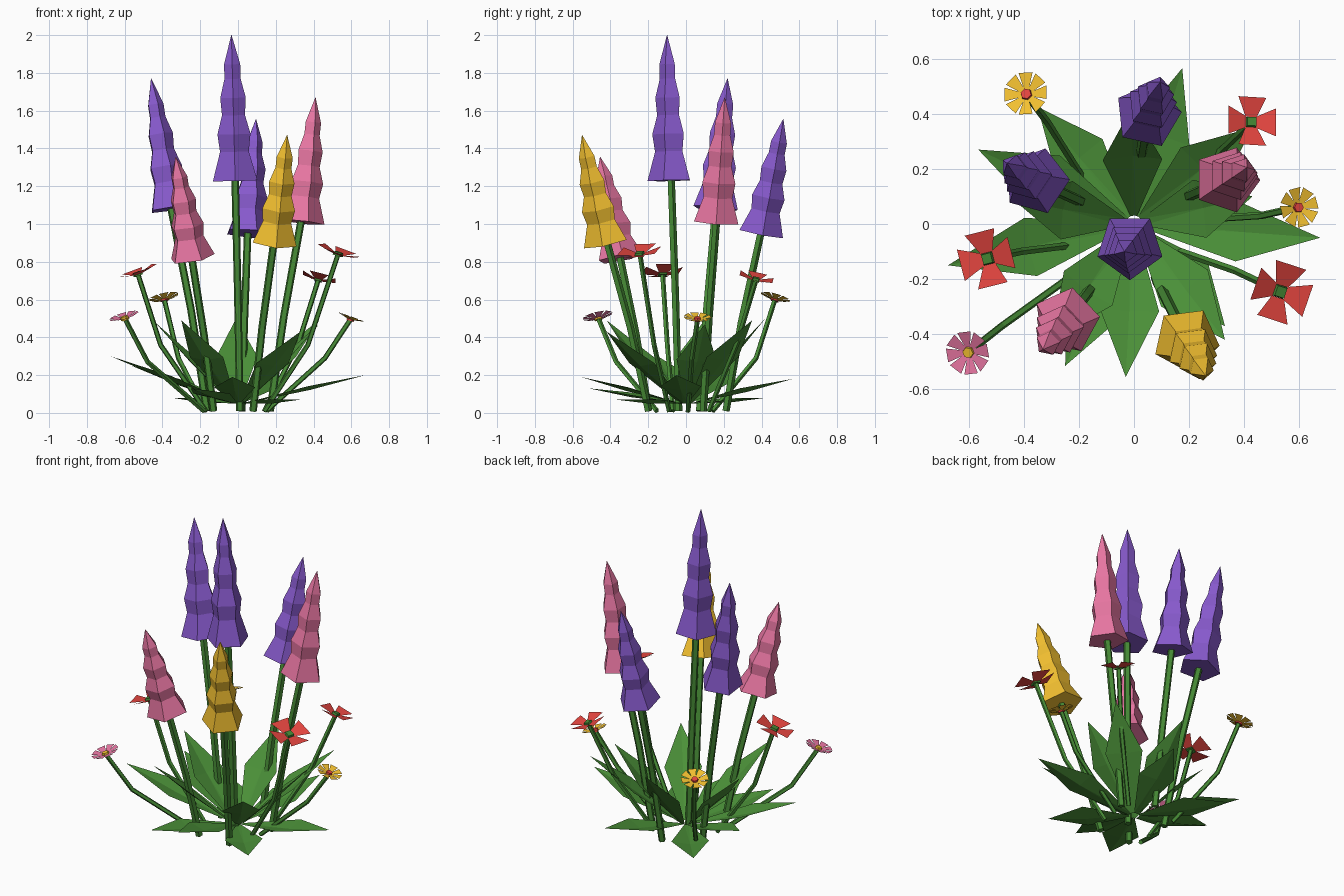
import bpy, math
from mathutils import Vector

if "Cube" in bpy.data.objects:
    bpy.data.objects.remove(bpy.data.objects["Cube"])

def mat(name, rgb):
    m = bpy.data.materials.new(name)
    m.diffuse_color = (*rgb, 1)
    m.use_nodes = True
    m.node_tree.nodes["Principled BSDF"].inputs["Base Color"].default_value = m.diffuse_color
    return m

LEAF = mat("leaf_green", (.07, .28, .04))
STEM = mat("stem_green", (.06, .25, .035))
PURPLE = mat("purple", (.24, .10, .60))
PINK = mat("pink", (.80, .18, .36))
YELLOW = mat("yellow", (.90, .53, .03))
RED = mat("red", (.78, .06, .05))

def make(name, verts, faces, material):
    me = bpy.data.meshes.new(name)
    me.from_pydata([tuple(v) for v in verts], [], faces)
    me.materials.append(material)
    ob = bpy.data.objects.new(name, me)
    bpy.context.collection.objects.link(ob)
    return ob

def frame(axis):
    # two directions square to the axis, close to world x and y
    n = axis.normalized()
    u = (Vector((1, 0, 0)) - n * n.x).normalized()
    return u, n.cross(u), n

def loft(name, centres, radii, axes, sides, turn, material):
    verts, faces = [], []
    for c, r, ax in zip(centres, radii, axes):
        u, v, _ = frame(ax)
        for i in range(sides):
            a = turn + math.tau * i / sides
            verts.append(c + u * r * math.cos(a) + v * r * math.sin(a))
    k = len(centres)
    for j in range(k - 1):
        for i in range(sides):
            n = (i + 1) % sides
            faces.append((j*sides+i, j*sides+n, (j+1)*sides+n, (j+1)*sides+i))
    faces.append(tuple(reversed(range(sides))))
    faces.append(tuple(range((k-1)*sides, k*sides)))
    return make(name, verts, faces, material)

def stem(name, pts, r):
    pts = [Vector(p) for p in pts]
    axes = [pts[min(i+1, len(pts)-1)] - pts[max(i-1, 0)] for i in range(len(pts))]
    loft(name, pts, [r] * len(pts), axes, 5, 0.3, STEM)

# tall flower spikes: stem foot, spike base, tip, turn in degrees, colour
PROFILE = [(0, .124), (.2, .08), (.32, .092), (.45, .064), (.57, .071), (.7, .045), (.8, .045), (1, .001)]
SPIKES = [
    ((.01, -.04, .01), (-.015, -.08, 1.23), (-.035, -.10, 2.0), 54, PURPLE),
    ((-.165, .07, .01), (-.355, .155, 1.08), (-.46, .22, 1.77), 74, PURPLE),
    ((.02, .21, .01), (.05, .395, .95), (.095, .515, 1.555), 78, PURPLE),
    ((.17, .09, .01), (.335, .16, 1.01), (.41, .205, 1.67), 72, PINK),
    ((.08, -.20, .01), (.19, -.42, .90), (.26, -.55, 1.47), 60, YELLOW),
    ((-.13, -.20, .01), (-.245, -.35, .82), (-.33, -.455, 1.355), 80, PINK),
]
for k, (foot, base, tip, turn, col) in enumerate(SPIKES):
    f, b, t = Vector(foot), Vector(base), Vector(tip)
    ax = t - b
    loft(f"flower_spike_{k}", [b + ax * h for h, _ in PROFILE], [r for _, r in PROFILE],
         [ax] * len(PROFILE), 5, math.radians(turn), col)
    mid = f.lerp(b, .5) - Vector((b.x - f.x, b.y - f.y, 0)) * .06
    stem(f"spike_stem_{k}", [f, mid, b + ax * .05], .021)

# small open flowers: stem foot, bend, head, radius, petals, turn, colours
BLOOMS = [
    ((.14, -.09, .01), (.37, -.17, .36), (.53, -.245, .84), .112, 4, -20, RED, STEM),
    ((.14, .12, .01), (.32, .27, .37), (.425, .37, .705), .095, 4, 0, RED, STEM),
    ((-.17, -.07, .01), (-.41, -.10, .36), (-.53, -.125, .735), .107, 4, 15, RED, STEM),
    ((-.17, .14, .01), (-.315, .37, .29), (-.39, .47, .60), .083, 8, 0, YELLOW, RED),
    ((.15, .01, .01), (.46, .03, .29), (.595, .06, .495), .075, 8, 15, YELLOW, RED),
    ((-.18, -.155, .01), (-.48, -.37, .27), (-.60, -.465, .50), .083, 8, 10, PINK, YELLOW),
]
for k, (foot, bend, head, r, n, turn, col, core) in enumerate(BLOOMS):
    h = Vector(head)
    stem(f"bloom_stem_{k}", [foot, bend, head], .014)
    out = Vector((h.x, h.y, 0)).normalized()
    u, v, w = frame(out * .36 + Vector((0, 0, 1)))
    verts, faces = [], []
    inner, half = (.22, .55) if n == 4 else (.1, .31)
    for i in range(n):
        a = math.tau * i / n + math.radians(turn)
        d = u * math.cos(a) + v * math.sin(a)
        s = v * math.cos(a) - u * math.sin(a)
        q = len(verts)
        # trapezoid petal, outer edge lifted into a shallow cup
        verts += [h + d*r*.2 - s*r*inner, h + d*r*.2 + s*r*inner,
                  h + d*r*.94 + s*r*half + w*r*.18, h + d*r*.94 - s*r*half + w*r*.18]
        faces.append((q, q+1, q+2, q+3))
    make(f"bloom_petals_{k}", verts, faces, col)
    rc = r * .28
    loft(f"bloom_centre_{k}", [h - w*.008, h + w*.012], [rc, rc * .85], [w, w],
         4 if n == 4 else 6, math.radians(turn + 45), core)

# leaves: folded kites, given by their tips (low ring, then upright ring)
TIPS = [
    (-.03, -.555, .19), (.675, -.05, .20), (.175, .565, .18), (-.565, .27, .25),
    (-.675, -.15, .30), (-.35, .425, .08), (.33, -.37, .07), (-.25, -.515, .13),
    (-.01, .42, .50), (.43, .35, .49), (.43, .10, .47), (.33, -.42, .43),
    (-.30, -.42, .49), (-.44, .09, .48),
]
for k, tip in enumerate(TIPS):
    t = Vector(tip)
    out = Vector((t.x, t.y, 0)).normalized()
    side = Vector((-out.y, out.x, 0))
    b = out * .03 + Vector((0, 0, .05))
    m = b.lerp(t, .54)
    w = .108
    up = side.cross(t - b).normalized()
    if up.z < 0:
        up = -up
    verts = [b - side*.012, b + side*.012, m + side*w + up*.01, t,
             m - side*w + up*.01, m - up*.01]
    make(f"leaf_{k}", verts, [(0, 1, 5), (1, 2, 5), (2, 3, 5), (3, 4, 5), (4, 0, 5)], LEAF)
